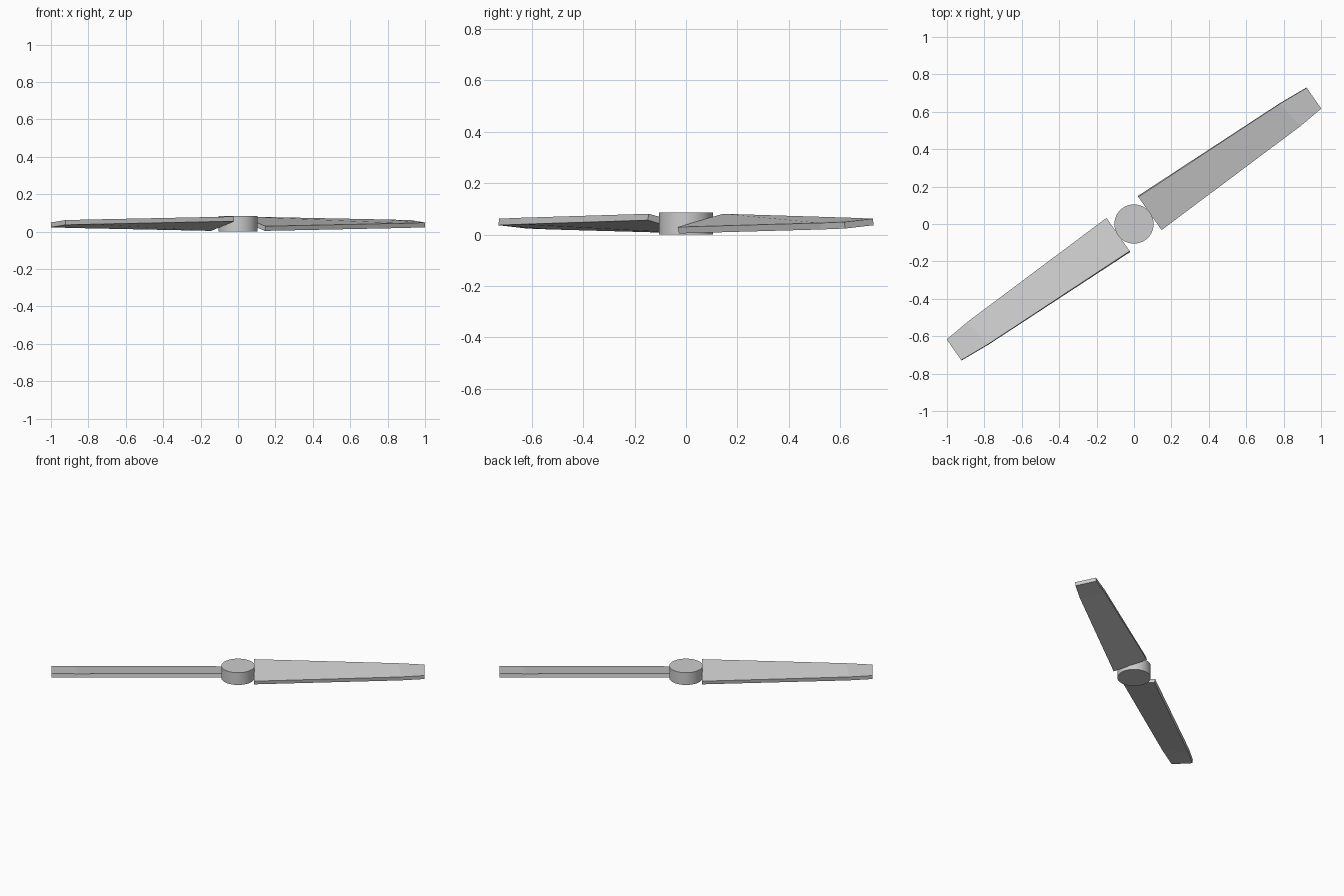
import bpy, bmesh
from math import sin, cos, radians, pi
from mathutils import Matrix

if "Cube" in bpy.data.objects:
    bpy.data.objects.remove(bpy.data.objects["Cube"])

MID_Z = 0.0425      # height of the blade centre line
HALF_T = 0.0128     # half blade thickness

# Blade stations: distance of upper edge, distance of lower edge, half width, twist
STATIONS = [(0.102, 0.102, 0.111, 0.235),
            (1.009, 1.028, 0.081, 0.125),
            (1.174, 1.174, 0.068, 0.095)]


def make_blade(name, angle):
    bm = bmesh.new()
    rings = []
    for d_hi, d_lo, half_w, twist in STATIONS:
        ring = []
        for w, t in ((-1, -1), (1, -1), (1, 1), (-1, 1)):
            y = w * half_w * cos(twist) - t * HALF_T * sin(twist)
            z = w * half_w * sin(twist) + t * HALF_T * cos(twist)
            ring.append(bm.verts.new((d_hi if w > 0 else d_lo, y, MID_Z + z)))
        rings.append(ring)
    # skin between stations, then cap root and tip
    for a, b in zip(rings, rings[1:]):
        for i in range(4):
            j = (i + 1) % 4
            bm.faces.new((a[i], a[j], b[j], b[i]))
    bm.faces.new(rings[0])
    bm.faces.new(rings[-1])
    bmesh.ops.recalc_face_normals(bm, faces=bm.faces)
    bm.transform(Matrix.Rotation(angle, 4, 'Z'))
    mesh = bpy.data.meshes.new(name)
    bm.to_mesh(mesh)
    bm.free()
    bpy.context.collection.objects.link(bpy.data.objects.new(name, mesh))


# Two opposite twisted blades
for k, name in enumerate(("blade_right", "blade_left")):
    make_blade(name, radians(35) + k * pi)

# Central hub
bpy.ops.mesh.primitive_cylinder_add(vertices=48, radius=0.105, depth=0.085,
                                    location=(0, 0, MID_Z))
bpy.context.object.name = "hub"
bpy.ops.object.shade_smooth_by_angle(angle=radians(30))
